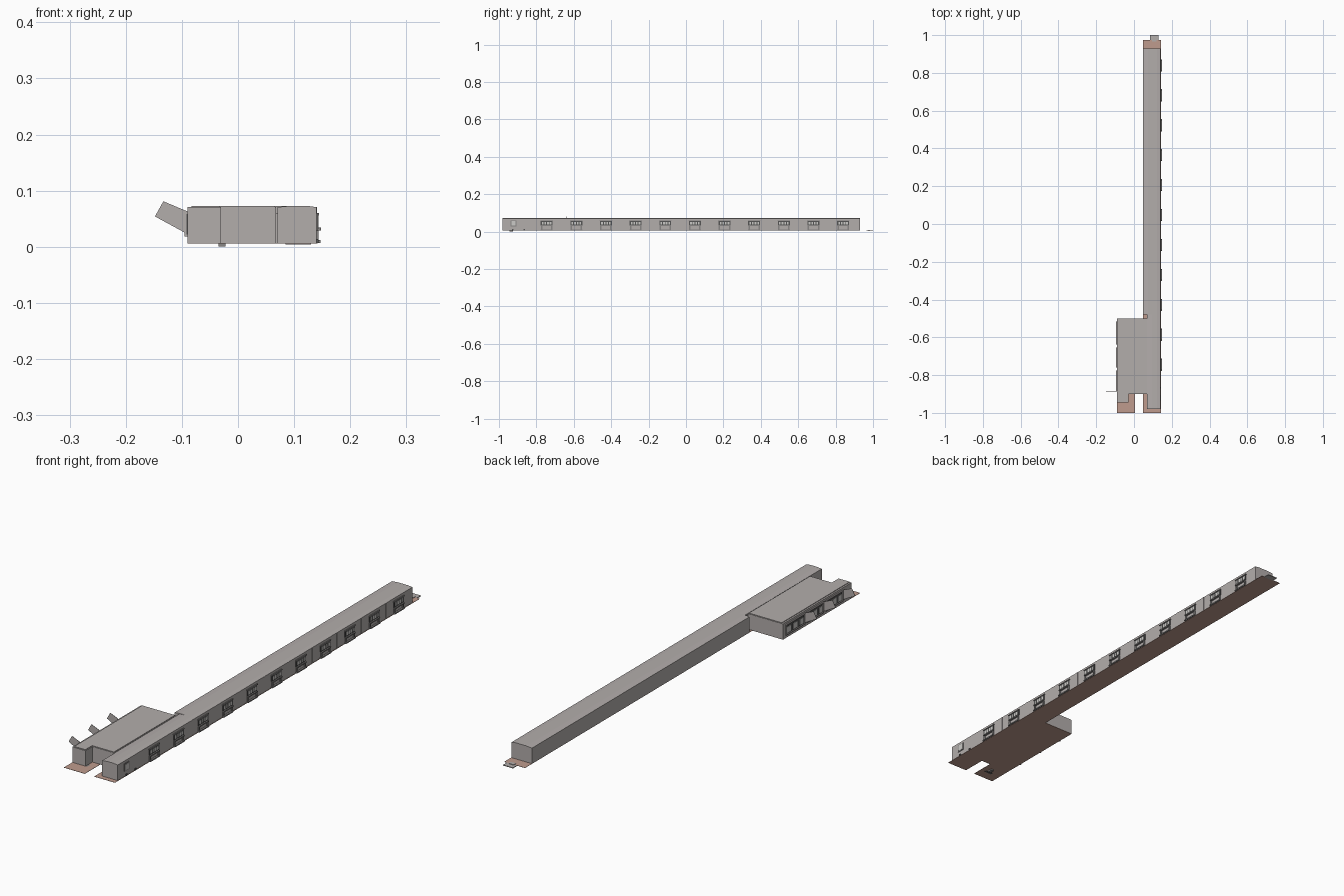
import bpy
import bmesh

cube = bpy.data.objects.get("Cube")
if cube:
    bpy.data.objects.remove(cube, do_unlink=True)


def material(name, rgb):
    m = bpy.data.materials.new(name)
    m.use_nodes = True
    m.diffuse_color = (*rgb, 1)
    m.node_tree.nodes["Principled BSDF"].inputs["Base Color"].default_value = (*rgb, 1)
    return m


WALL = material("warm_grey", (0.45, 0.42, 0.41))
FLOOR = material("clay_red", (0.52, 0.33, 0.27))
DARK = material("charcoal", (0.09, 0.09, 0.09))
TRIM = material("mid_grey", (0.25, 0.24, 0.235))
PANE = material("pale_grey", (0.6, 0.59, 0.57))


def finish(name, bm, mat):
    bmesh.ops.recalc_face_normals(bm, faces=bm.faces)
    mesh = bpy.data.meshes.new(name)
    bm.to_mesh(mesh)
    bm.free()
    mesh.materials.append(mat)
    obj = bpy.data.objects.new(name, mesh)
    bpy.context.collection.objects.link(obj)
    return obj


def prism(name, outline, place, shift, mat):
    """Extrude a 2D outline, mapped to 3D by place, along shift."""
    bm = bmesh.new()
    face = bm.faces.new([bm.verts.new(place(a, b)) for a, b in outline])
    grown = bmesh.ops.extrude_face_region(bm, geom=[face])
    bmesh.ops.translate(bm, vec=shift, verts=[
        v for v in grown["geom"] if isinstance(v, bmesh.types.BMVert)])
    return finish(name, bm, mat)


def boxes(name, spans, mat):
    """One object made of boxes given as (x0, x1, y0, y1, z0, z1)."""
    bm = bmesh.new()
    for x0, x1, y0, y1, z0, z1 in spans:
        made = bmesh.ops.create_cube(bm, size=1)["verts"]
        bmesh.ops.scale(bm, vec=(x1 - x0, y1 - y0, z1 - z0), verts=made)
        bmesh.ops.translate(bm, vec=((x0 + x1) / 2, (y0 + y1) / 2, (z0 + z1) / 2), verts=made)
    return finish(name, bm, mat)


BASE = 0.007    # floor level
EAVE = 0.0705   # top of walls
ROOF = 0.073    # top of roof
FACE = 0.14     # window wall of the hall


def flat(z):
    return lambda x, y: (x, y, z)


# Floor, with a notch between the two front aprons
prism("floor", [(-0.09, -1), (0.005, -1), (0.005, -0.9), (0.048, -0.9), (0.048, -1),
                (0.142, -1), (0.142, 0.975), (0.048, 0.975), (0.048, -0.5), (-0.09, -0.5)],
      flat(BASE - 0.001), (0, 0, 0.001), FLOOR)
boxes("back_step", [(0.085, 0.13, 0.975, 1.0, 0.004, BASE),
                    (0.095, 0.12, 0.965, 0.98, BASE, 0.009)], WALL)
boxes("drain_foot", [(-0.035, -0.022, -0.945, -0.925, 0, BASE)], TRIM)
boxes("floor_slots", [(-0.05, -0.015, -0.96, -0.948, 0.0055, 0.0062)], DARK)

# Long hall: narrower beside the side block
hall = [(0.07, -0.98), (FACE, -0.98), (FACE, 0.93), (0.048, 0.93), (0.048, -0.48), (0.07, -0.48)]
prism("hall_walls", hall, flat(BASE), (0, 0, EAVE - BASE), WALL)
for name, x0, x1, y0, y1 in (("hall_roof_front", 0.07, FACE, -0.98, -0.48),
                             ("hall_roof_back", 0.048, FACE, -0.48, 0.93)):
    prism(name, [(x0, EAVE), (x1, EAVE), (0.122, ROOF), (x0 + 0.025, ROOF)],
          lambda x, z, y=y0: (x, y, z), (0, y1 - y0, 0), WALL)

# Side block with a forward porch
block = [(-0.09, -0.945), (-0.03, -0.945), (-0.03, -0.9), (0.068, -0.9), (0.068, -0.5), (-0.09, -0.5)]
prism("block_walls", block, flat(BASE), (0, 0, EAVE - BASE), WALL)
boxes("block_roof", [(-0.083, 0.066, -0.898, -0.502, EAVE, ROOF)], WALL)
boxes("porch_roof", [(-0.083, -0.033, -0.942, -0.898, EAVE, ROOF)], WALL)

# Door jambs joining the block to the hall
boxes("link_jambs", [(0.063, 0.076, y - 0.008, y + 0.008, BASE, 0.06)
                     for y in (-0.51, -0.59, -0.81, -0.88)], WALL)
boxes("link_wall", [(0.066, 0.072, -0.89, -0.5, BASE, 0.06)], WALL)

# Window bays along the hall
bays = [-0.745 + 0.1585 * i for i in range(11)]
frames, panes, sills, legs, hoods, vents = [], [], [], [], [], []
for y in bays:
    frames.append((FACE, 0.1425, y - 0.032, y + 0.032, 0.033, 0.058))
    hoods.append((FACE, 0.144, y - 0.034, y + 0.034, 0.056, 0.06))
    sills.append((FACE, 0.148, y - 0.028, y + 0.028, 0.029, 0.034))
    for k in range(4):
        c = y + (k - 1.5) * 0.014
        panes.append((0.142, 0.1435, c - 0.0045, c + 0.0045, 0.038, 0.052))
    for s in (-1, 1):
        c = y + s * 0.027
        legs.append((FACE, 0.1435, c - 0.004, c + 0.004, BASE, 0.03))
    vents.append((FACE, 0.147, y - 0.032, y + 0.032, BASE, 0.012))
boxes("window_frames", frames, DARK)
boxes("window_panes", panes, PANE)
boxes("window_hoods", hoods, TRIM)
boxes("window_sills", sills, TRIM)
boxes("window_legs", legs, TRIM)
boxes("window_vents", vents, TRIM)
boxes("wall_pilasters", [(FACE, 0.1408, y + 0.075, y + 0.083, BASE, EAVE) for y in bays[:-1]], WALL)

# Small hatch at the front end of the hall
boxes("end_hatch_frame", [(FACE, 0.1425, -0.938, -0.906, 0.028, 0.06)], TRIM)
boxes("end_hatch", [(0.142, 0.1435, -0.933, -0.911, 0.032, 0.056)], PANE)
boxes("end_hatch_feet", [(FACE, 0.1435, y, y + 0.008, BASE, 0.014) for y in (-0.93, -0.87)], DARK)

# Three large side windows with thin slanted fins
openings = [(-0.886, -0.775), (-0.76, -0.653), (-0.638, -0.515)]
rims, glass, lights = [], [], []
for y0, y1 in openings:
    rims += [(-0.095, -0.09, y0, y1, z, z + 0.004) for z in (0.018, 0.058)]
    rims += [(-0.095, -0.09, y, y + 0.005, 0.018, 0.062) for y in (y0, y1 - 0.005)]
    glass.append((-0.0915, -0.09, y0, y1, 0.02, 0.06))
    third = (y1 - y0) / 3
    lights += [(-0.093, -0.091, y0 + third * k + 0.008, y0 + third * (k + 1) - 0.008, 0.026, 0.05)
               for k in range(3)]
boxes("side_window_rims", rims, WALL)
boxes("side_window_glass", glass, DARK)
boxes("side_window_panes", lights, PANE)
for i, (y0, y1) in enumerate(openings):
    prism(f"slanted_fin_{i + 1}", [(-0.148, 0.054), (-0.133, 0.081), (-0.088, 0.062), (-0.091, 0.023)],
          lambda x, z, y=y0: (x, y, z), (0, 0.001, 0), WALL)
